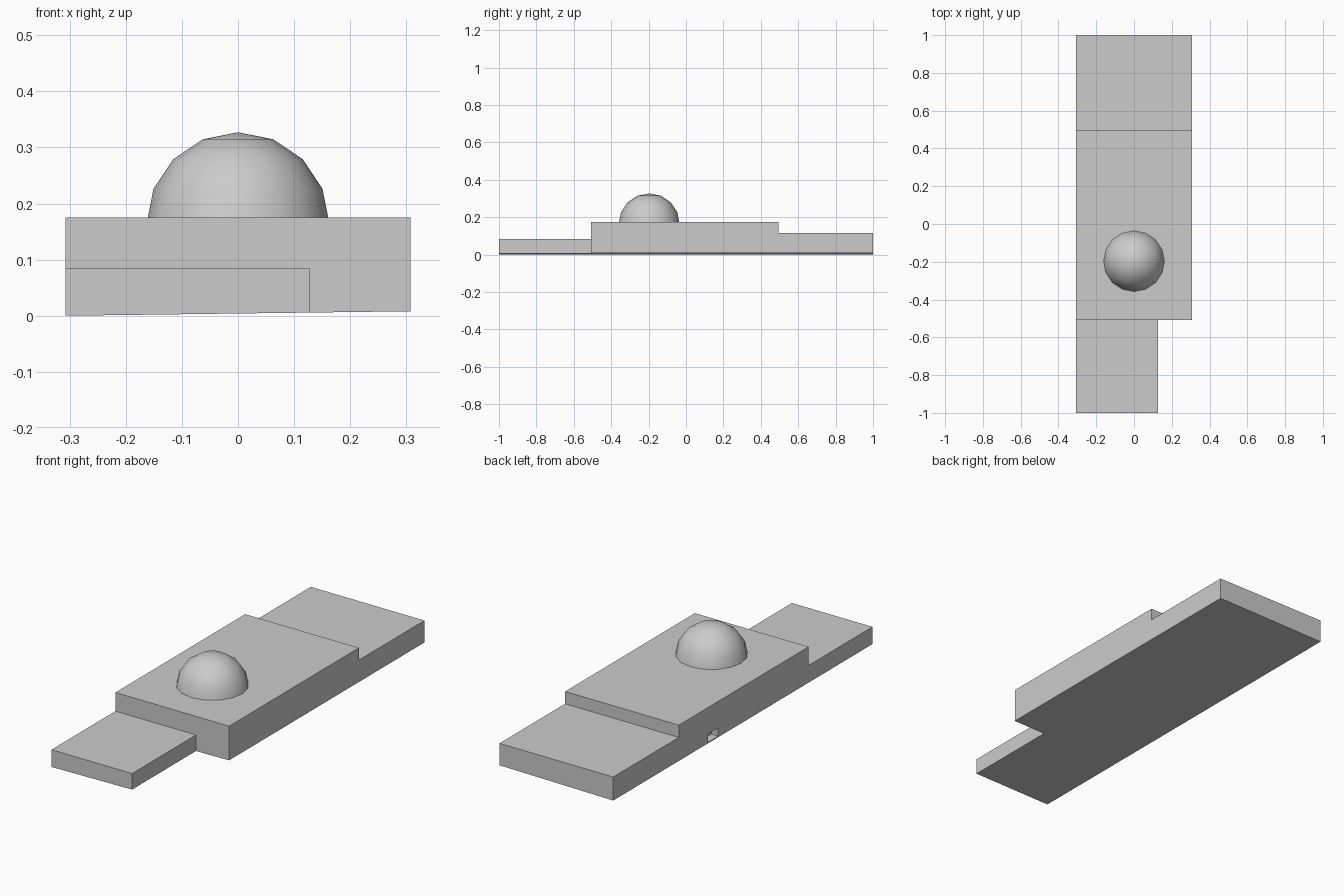
import bpy, bmesh
from mathutils import Vector

if "Cube" in bpy.data.objects:
    bpy.data.objects.remove(bpy.data.objects["Cube"])

L, R = -0.307, 0.307


def to_object(bm, name):
    bmesh.ops.recalc_face_normals(bm, faces=bm.faces)
    mesh = bpy.data.meshes.new(name)
    bm.to_mesh(mesh)
    bm.free()
    obj = bpy.data.objects.new(name, mesh)
    bpy.context.collection.objects.link(obj)
    return obj


def cut_box(target, name, lo, hi):
    lo, hi = Vector(lo), Vector(hi)
    bm = bmesh.new()
    bmesh.ops.create_cube(bm, size=1)
    for v in bm.verts:
        v.co = (lo + hi) / 2 + v.co * (hi - lo)
    cutter = to_object(bm, name)
    cutter.hide_render = True
    cutter.hide_set(True)
    mod = target.modifiers.new(name, 'BOOLEAN')
    mod.operation = 'DIFFERENCE'
    mod.solver = 'EXACT'
    mod.object = cutter


# Stepped slab: side profile (y, z) extruded across x, underside slightly tilted
profile = [(-1, 0), (1, 0), (1, 0.115), (0.494, 0.115), (0.494, 0.175),
           (-0.507, 0.175), (-0.507, 0.084), (-1, 0.084)]
bm = bmesh.new()
face = bm.faces.new([bm.verts.new((L, y, z)) for y, z in profile])
side = bmesh.ops.extrude_face_region(bm, geom=[face])
for v in side['geom']:
    if isinstance(v, bmesh.types.BMVert):
        v.co.x = R
        if v.co.z < 0.001:
            v.co.z = 0.008
slab = to_object(bm, "stepped_slab")

# Narrower front plate and the small pocket in the left side
cut_box(slab, "front_corner_cutter", (0.128, -1.2, -0.1), (0.5, -0.507, 0.3))
cut_box(slab, "side_pocket_cutter", (-0.4, 0.19, 0.005), (-0.27, 0.27, 0.045))

# Low-poly dome: upper half of a sphere, sunk slightly into the slab
bm = bmesh.new()
bmesh.ops.create_uvsphere(bm, u_segments=16, v_segments=8, radius=0.163)
bmesh.ops.delete(bm, geom=[v for v in bm.verts if v.co.z < -0.01], context='VERTS')
for f in bm.faces:
    f.smooth = True
dome = to_object(bm, "dome")
dome.location = (0, -0.197, 0.164)
